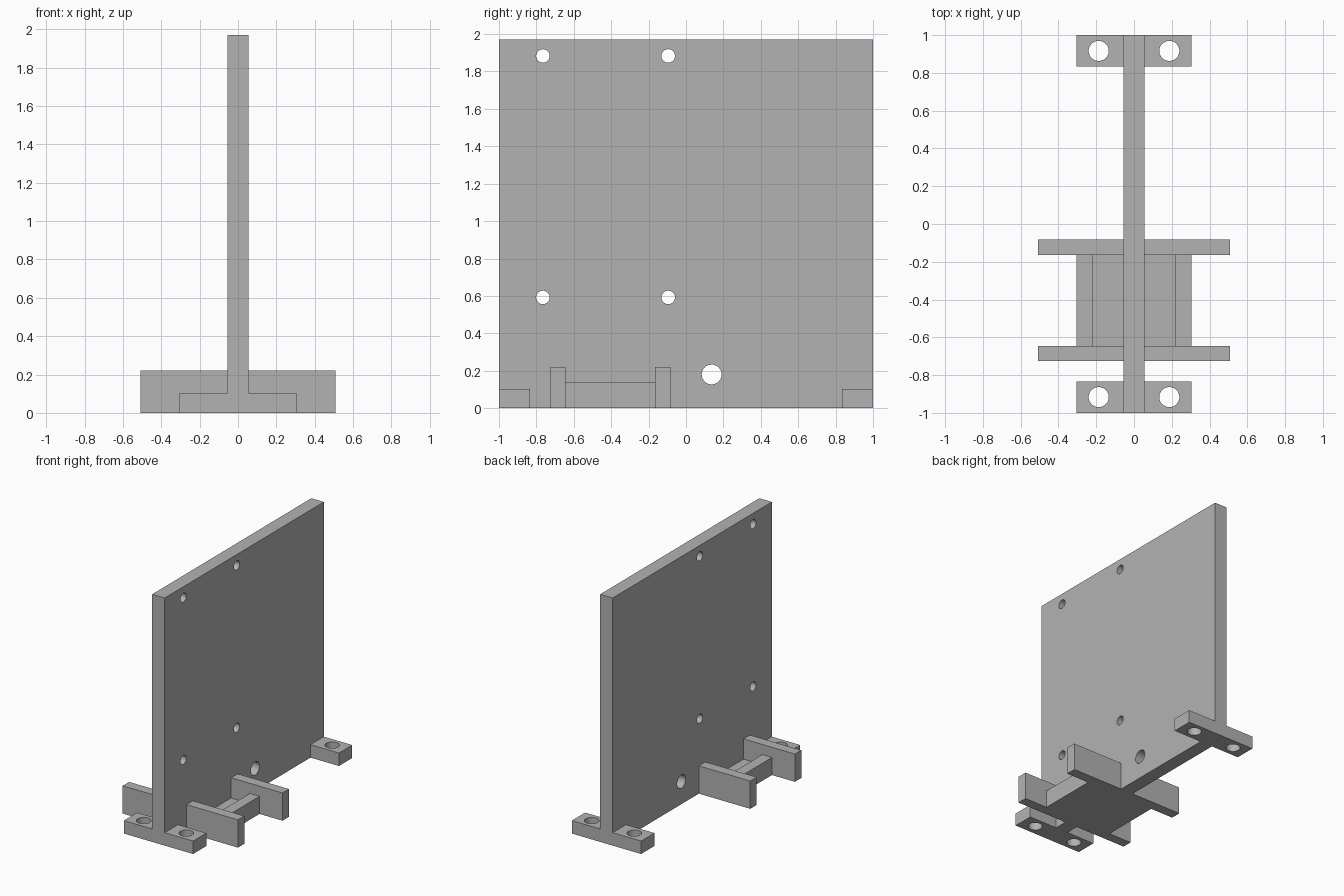
import bpy
from math import pi

if "Cube" in bpy.data.objects:
    bpy.data.objects.remove(bpy.data.objects["Cube"], do_unlink=True)

grey = bpy.data.materials.new("plain grey")
grey.use_nodes = True
colour = (0.45, 0.45, 0.45, 1)
grey.diffuse_color = colour
grey.node_tree.nodes["Principled BSDF"].inputs["Base Color"].default_value = colour


def apply(obj, modifier):
    bpy.ops.object.select_all(action="DESELECT")
    obj.select_set(True)
    bpy.context.view_layer.objects.active = obj
    bpy.ops.object.modifier_apply(modifier=modifier.name)


def box(name, xs, ys, zs):
    """Box between the given limits on each axis."""
    bpy.ops.mesh.primitive_cube_add(size=1, location=[sum(s) / 2 for s in (xs, ys, zs)])
    obj = bpy.context.object
    obj.name = name
    obj.scale = [s[1] - s[0] for s in (xs, ys, zs)]
    bpy.ops.object.transform_apply(location=True, rotation=True, scale=True)
    obj.data.materials.append(grey)
    return obj


def drill(obj, centre, radius, rotation=(0, 0, 0)):
    """Cut a round hole through the part."""
    bpy.ops.mesh.primitive_cylinder_add(vertices=48, radius=radius, depth=0.5,
                                        location=centre, rotation=rotation)
    cutter = bpy.context.object
    cutter.hide_render = True
    cutter.data.materials.append(grey)
    cut = obj.modifiers.new("hole", "BOOLEAN")
    cut.operation = "DIFFERENCE"
    cut.solver = "EXACT"
    cut.object = cutter
    apply(obj, cut)
    bpy.data.objects.remove(cutter, do_unlink=True)


def mirror(obj):
    apply(obj, obj.modifiers.new("both sides", "MIRROR"))


HALF = 0.055      # half thickness of the upright plate
FOOT = 0.305      # reach of the feet and tray
CHEEK = 0.507     # reach of the cheeks

# Upright plate with mounting holes and one cable hole
plate = box("upright_plate", (-HALF, HALF), (-1, 1), (0, 1.97))
for y in (-0.765, -0.095):
    for z in (0.592, 1.883):
        drill(plate, (0, y, z), 0.036, (0, pi / 2, 0))
drill(plate, (0, 0.137, 0.18), 0.053, (0, pi / 2, 0))

# Screw-down feet at both ends
for name, ys in (("front_feet", (-1, -0.833)), ("back_feet", (0.833, 1))):
    foot = box(name, (HALF, FOOT), ys, (0, 0.103))
    drill(foot, (0.187, sum(ys) / 2, 0.05), 0.053)
    mirror(foot)

# Cheeks that bound the tray
for name, ys in (("front_cheeks", (-0.725, -0.645)), ("back_cheeks", (-0.165, -0.083))):
    mirror(box(name, (HALF, CHEEK), ys, (0, 0.221)))

# Shallow tray between the cheeks, with a raised lip
span = (-0.645, -0.165)
mirror(box("tray_floor", (HALF, 0.22), span, (0, 0.06)))
mirror(box("tray_lips", (0.22, FOOT), span, (0, 0.14)))
